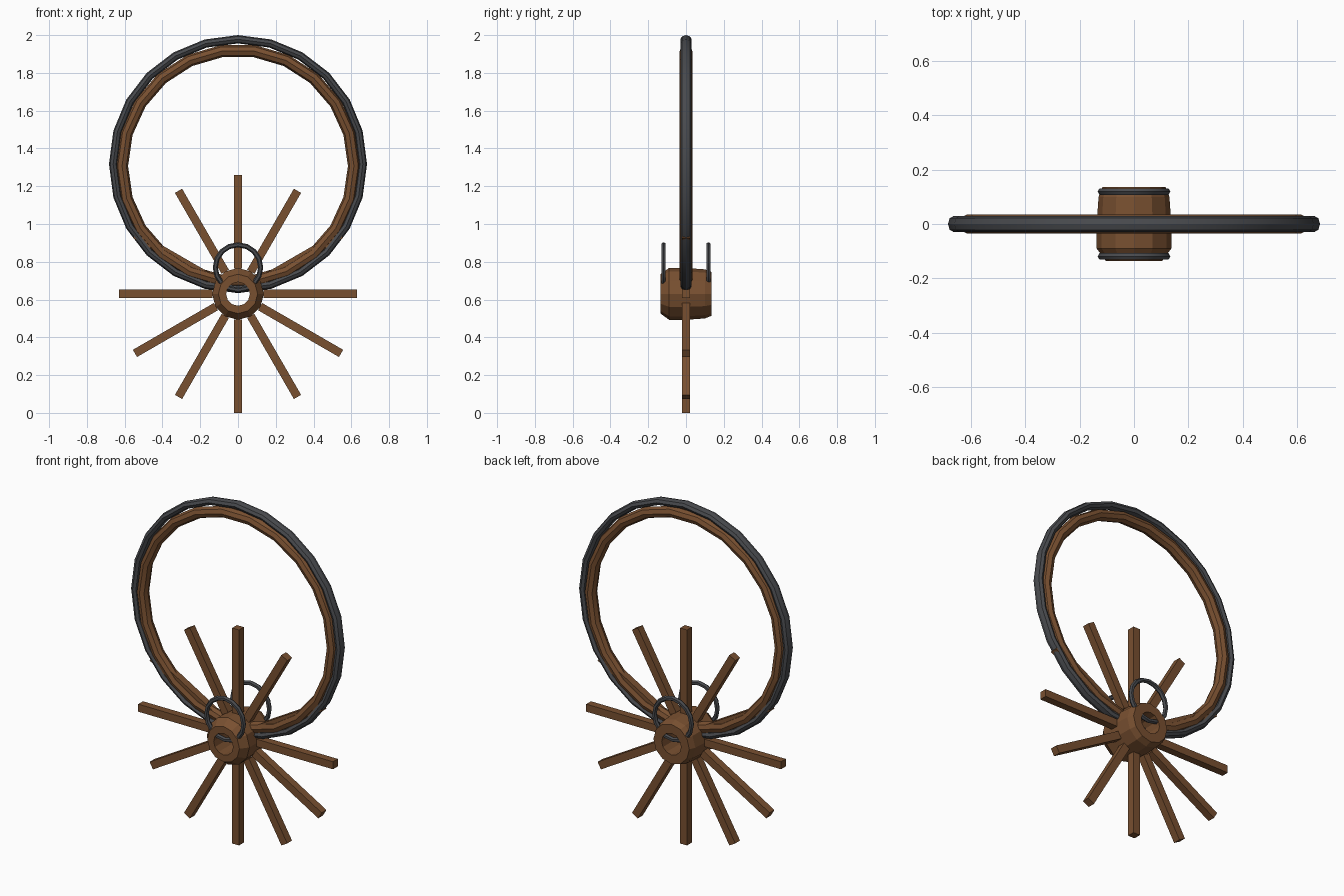
import bpy
import bmesh
from math import sin, cos, pi, radians
from mathutils import Matrix, Vector

cube = bpy.data.objects.get("Cube")
if cube:
    bpy.data.objects.remove(cube)


def make_material(name, colour):
    mat = bpy.data.materials.new(name)
    mat.use_nodes = True
    mat.diffuse_color = colour
    mat.node_tree.nodes["Principled BSDF"].inputs["Base Color"].default_value = colour
    return mat


wood = make_material("brown wood", (0.19, 0.08, 0.03, 1))
iron = make_material("dark iron", (0.065, 0.068, 0.075, 1))


def finish(bm, name, mat, smooth_angle=None):
    bmesh.ops.recalc_face_normals(bm, faces=bm.faces)
    mesh = bpy.data.meshes.new(name)
    bm.to_mesh(mesh)
    bm.free()
    mesh.materials.append(mat)
    obj = bpy.data.objects.new(name, mesh)
    bpy.context.collection.objects.link(obj)
    if smooth_angle:
        bpy.ops.object.select_all(action="DESELECT")
        obj.select_set(True)
        bpy.context.view_layer.objects.active = obj
        bpy.ops.object.shade_smooth_by_angle(angle=radians(smooth_angle))
    return obj


def lathe(name, section, sides, centre, mat, smooth_angle=None):
    """Spin a closed (radius, y) section about the y axis."""
    bm = bmesh.new()
    rings = []
    for i in range(sides):
        a = 2 * pi * i / sides
        rings.append([bm.verts.new(Vector((r * cos(a), y, r * sin(a))) + centre)
                      for r, y in section])
    n = len(section)
    for i in range(sides):
        a, b = rings[i], rings[(i + 1) % sides]
        for j in range(n):
            k = (j + 1) % n
            bm.faces.new((a[j], a[k], b[k], b[j]))
    return finish(bm, name, mat, smooth_angle)


def oval(radius, half_depth, half_width, sides, y=0):
    return [(radius + half_depth * cos(2 * pi * i / sides),
             y + half_width * sin(2 * pi * i / sides)) for i in range(sides)]


# Large rings: wooden rim and iron tyre
lathe("rim", oval(0.614, 0.032, 0.034, 8), 22, Vector((0, 0, 1.307)), wood, 30)
lathe("tyre", oval(0.661, 0.022, 0.03, 8), 24, Vector((0, 0, 1.317)), iron, 30)

# Barrel-shaped hub with a through bore
hub_centre = Vector((0, 0, 0.63))
hub_section = [(0.063, -0.135), (0.104, -0.135), (0.137, -0.09), (0.137, 0),
               (0.13, 0.1), (0.116, 0.135), (0.063, 0.135)]
lathe("hub", hub_section, 12, hub_centre, wood)

# Iron hub bands
for name, y in (("front_hub_band", -0.119), ("back_hub_band", 0.119)):
    lathe(name, oval(0.12, 0.0135, 0.0135, 6, y), 16, Vector((0, 0, 0.77)), iron, 35)

# Twelve square spokes
inner, outer, width = 0.135, 0.63, 0.044
for i in range(12):
    bm = bmesh.new()
    place = (Matrix.Translation(hub_centre) @ Matrix.Rotation(2 * pi * i / 12, 4, "Y")
             @ Matrix.Translation(((inner + outer) / 2, 0, 0))
             @ Matrix.Diagonal((outer - inner, width, width, 1)))
    bmesh.ops.create_cube(bm, size=1, matrix=place)
    finish(bm, f"spoke_{i + 1}", wood)
